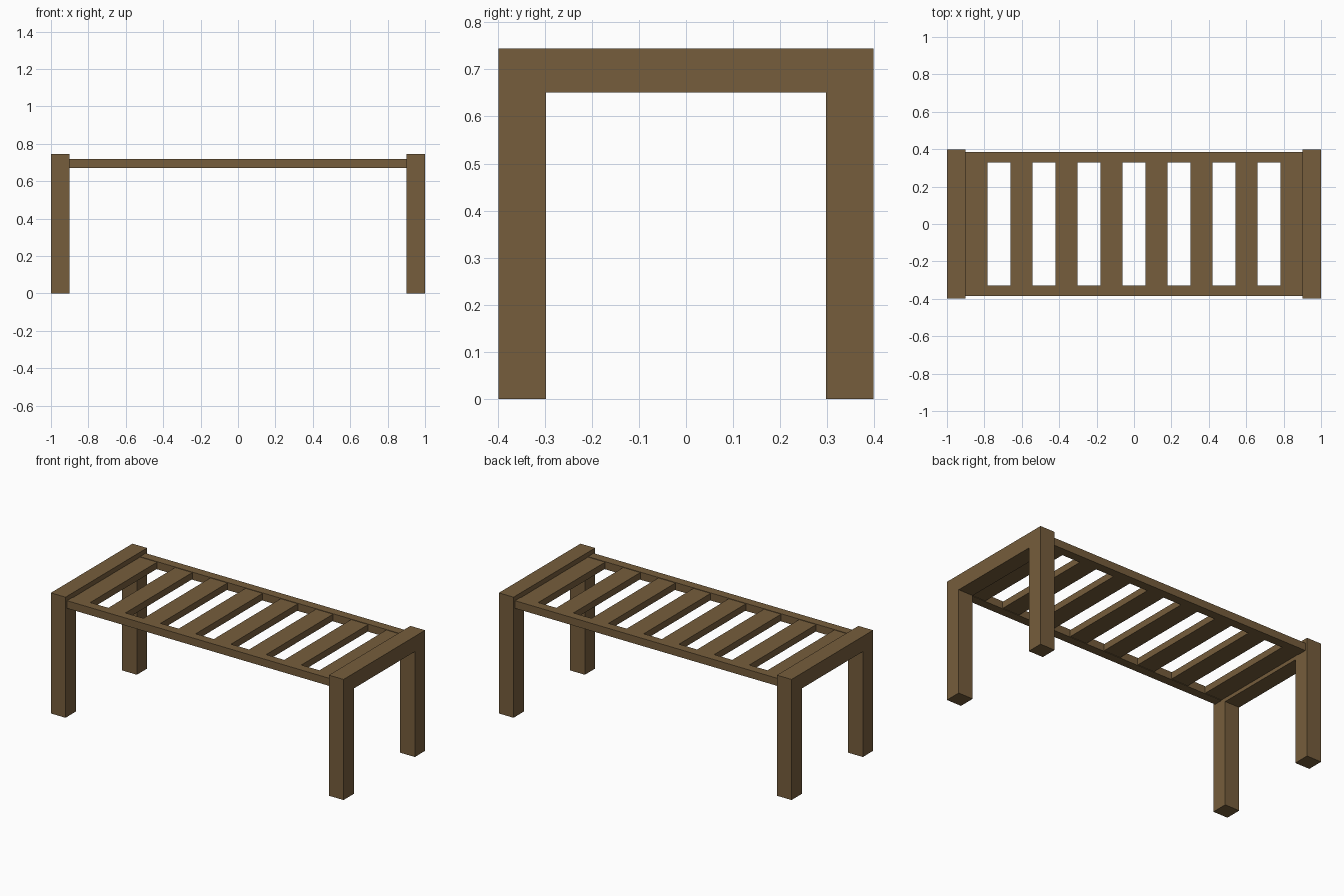
import bpy, bmesh

if "Cube" in bpy.data.objects:
    bpy.data.objects.remove(bpy.data.objects["Cube"])

wood = bpy.data.materials.new("wood")
wood.diffuse_color = (0.18, 0.11, 0.045, 1)
wood.use_nodes = True
wood.node_tree.nodes["Principled BSDF"].inputs["Base Color"].default_value = wood.diffuse_color


def finish(name, bm):
    bmesh.ops.recalc_face_normals(bm, faces=bm.faces)
    mesh = bpy.data.meshes.new(name)
    bm.to_mesh(mesh)
    bm.free()
    mesh.materials.append(wood)
    obj = bpy.data.objects.new(name, mesh)
    bpy.context.collection.objects.link(obj)
    return obj


def box(name, x0, x1, y0, y1, z0, z1):
    bm = bmesh.new()
    bmesh.ops.create_cube(bm, size=1)
    for v in bm.verts:
        v.co = (x1 if v.co.x > 0 else x0,
                y1 if v.co.y > 0 else y0,
                z1 if v.co.z > 0 else z0)
    return finish(name, bm)


def end_frame(name, x0, x1):
    # U-shaped profile in the YZ plane, extruded along x
    half = [(0.398, 0), (0.398, 0.745)]
    inner = [(0.298, 0.651), (0.298, 0)]
    profile = (half + [(-y, z) for y, z in reversed(half)]
               + [(-y, z) for y, z in reversed(inner)] + inner)
    bm = bmesh.new()
    face = bm.faces.new([bm.verts.new((x0, y, z)) for y, z in profile])
    ext = bmesh.ops.extrude_face_region(bm, geom=[face])
    moved = [g for g in ext["geom"] if isinstance(g, bmesh.types.BMVert)]
    bmesh.ops.translate(bm, verts=moved, vec=(x1 - x0, 0, 0))
    return finish(name, bm)


# End frames: two legs joined by a top beam
end_frame("left_leg_frame", -1.0, -0.9)
end_frame("right_leg_frame", 0.9, 1.0)

# Long side rails
box("front_rail", -0.9, 0.9, -0.384, -0.329, 0.671, 0.718)
box("back_rail", -0.9, 0.9, 0.329, 0.384, 0.671, 0.718)

# Eight cross slats between the rails
for i in range(8):
    c = (i - 3.5) * 0.2405
    box(f"slat_{i + 1}", c - 0.0585, c + 0.0585, -0.329, 0.329, 0.674, 0.715)
